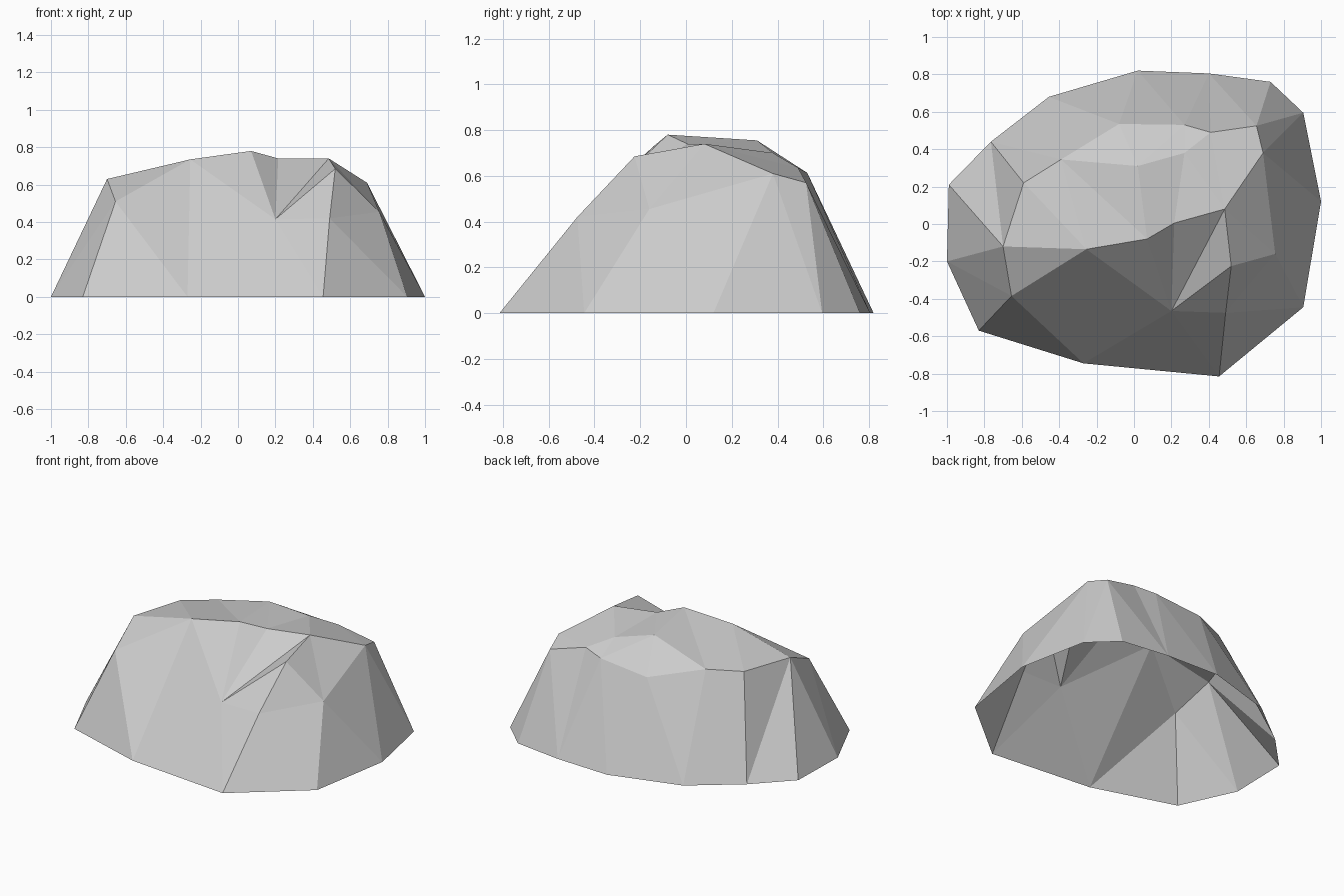
import bpy
import bmesh
from mathutils import Vector
from mathutils.geometry import delaunay_2d_cdt

cube = bpy.data.objects.get("Cube")
if cube:
    bpy.data.objects.remove(cube, do_unlink=True)


def flat_material(name, value):
    mat = bpy.data.materials.new(name)
    mat.use_nodes = True
    colour = (value, value, value, 1)
    mat.diffuse_color = colour
    shader = next(n for n in mat.node_tree.nodes if n.type == "BSDF_PRINCIPLED")
    shader.inputs["Base Color"].default_value = colour
    shader.inputs["Roughness"].default_value = 1
    return mat


# Ground outline, lettered a to m, anticlockwise from the right side
outline = [(-1, -.2), (-.83, -.57), (-.27, -.745), (.455, -.815), (.905, -.445),
           (1, .12), (.905, .595), (.73, .76), (.4, .805), (.02, .82),
           (-.455, .68), (-.765, .44), (-.99, .21)]
points = {letter: Vector((x, y, 0)) for letter, (x, y) in zip("abcdefghijklm", outline)}

# Corners of the rock above the ground; H is the bottom of the notch
points.update({letter: Vector(corner) for letter, corner in dict(
    A=(-.7, -.12, .63), B=(-.655, -.385, .51), C=(-.255, -.135, .735),
    D=(.07, -.08, .78), E=(.215, .005, .74), F=(.485, .08, .74),
    G=(.52, -.225, .685), H=(.2, -.465, .415), J=(.49, -.475, .42),
    K=(.755, -.16, .455), L=(.69, .38, .61), M=(.655, .525, .57),
    N=(.41, .49, .635), O=(-.39, .345, .645), P=(-.59, .22, .635),
    Q=(.02, .31, .755), R=(.27, .38, .7), S=(.27, .53, .613),
    T=(-.08, .535, .58)).items()})

# Ridges and creases, each a chain of corner letters
creases = [
    "abcdefghijklma",          # foot
    "ABCDEFLMNSTOPA",          # rim of the top
    "ACPCODQERFNL",            # zigzag across the top
    "QOTQSRQ", "RN",           # back slope
    "BaAm", "bBcCHcHd",        # right and front sides
    "EHD", "FHGFK",            # notch
    "HJdJeKJGKL",              # left shoulder
    "eKfLgMhMiNiSjTkOlPlA",    # left and back sides
]

# Cut the plan into facets along the creases, then lift each corner
letters = list(points)
edges = {tuple(sorted((letters.index(p), letters.index(q))))
         for chain in creases for p, q in zip(chain, chain[1:])}
plan = [points[letter].to_2d() for letter in letters]
_, _, facets, origin, _, _ = delaunay_2d_cdt(plan, list(edges), [], 0, 1e-5)

bm = bmesh.new()
corners = [bm.verts.new(points[letters[ids[0]]]) for ids in origin]
for facet in facets:
    bm.faces.new([corners[i] for i in facet]).smooth = False
mesh = bpy.data.meshes.new("rock")
bm.to_mesh(mesh)
bm.free()
mesh.materials.append(flat_material("stone grey", .6))
rock = bpy.data.objects.new("rock", mesh)
bpy.context.scene.collection.objects.link(rock)
